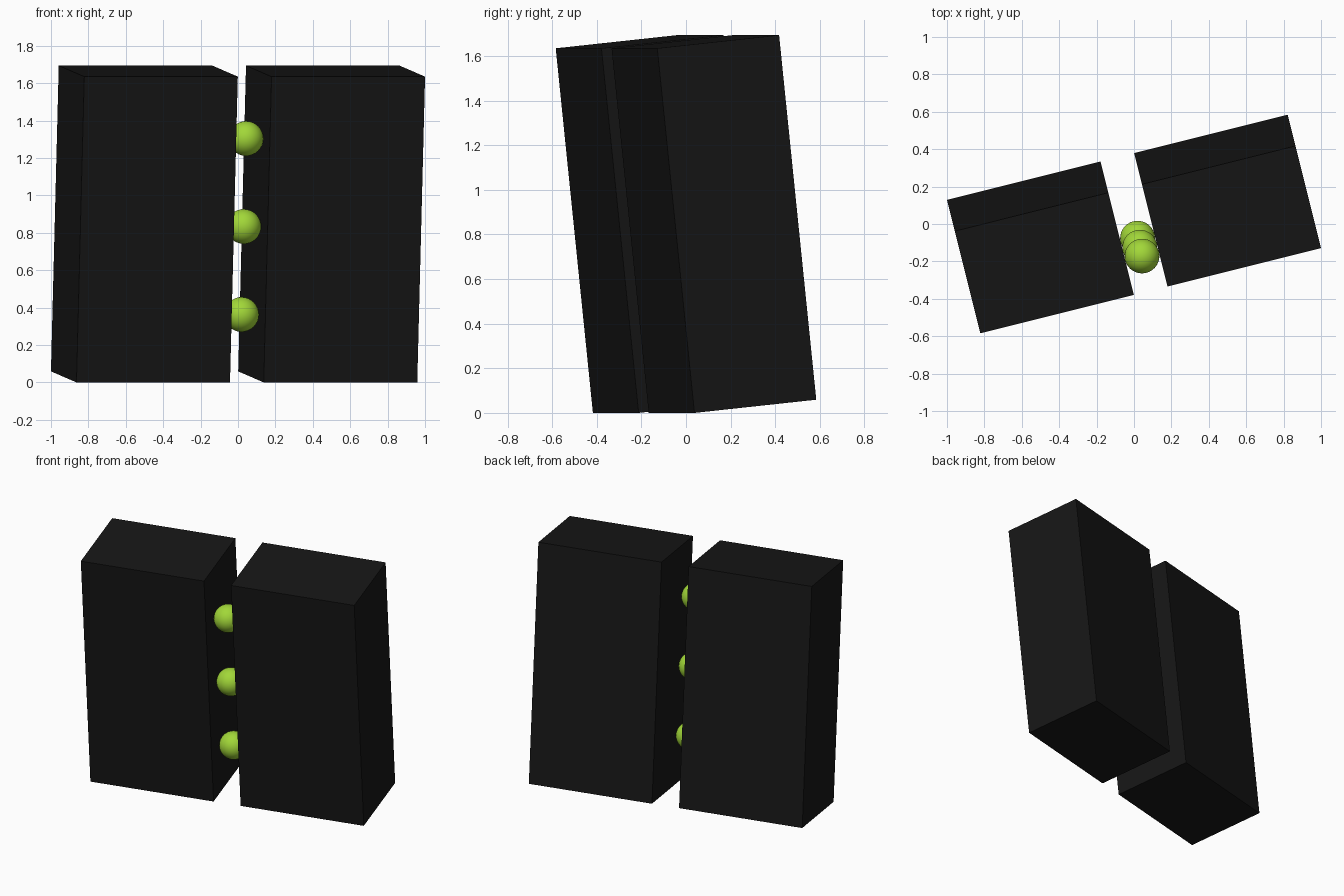
import bpy
from math import radians
from mathutils import Matrix, Vector

if "Cube" in bpy.data.objects:
    bpy.data.objects.remove(bpy.data.objects["Cube"])

# Shared frame: leaned forward 6 degrees, turned 14 degrees
FRAME = (Matrix.Translation((0, 0, 0.847))
         @ Matrix.Rotation(radians(14.04), 4, 'Z')
         @ Matrix.Rotation(radians(6), 4, 'X'))
WIDTH, DEPTH, HEIGHT = 0.846, 0.566, 1.644
GAP = 0.186


def material(name, color):
    m = bpy.data.materials.new(name)
    m.diffuse_color = color
    m.use_nodes = True
    m.node_tree.nodes["Principled BSDF"].inputs["Base Color"].default_value = m.diffuse_color
    return m


black = material("black", (0.008, 0.008, 0.008, 1))
green = material("green", (0.36, 0.68, 0.04, 1))


def place(name, mat, local, scale=(1, 1, 1)):
    obj = bpy.context.object
    obj.name = name
    obj.data.transform(Matrix.Diagonal(Vector(scale).to_4d()))
    obj.matrix_world = FRAME @ Matrix.Translation(local)
    obj.data.materials.append(mat)
    return obj


# Two side-by-side blocks
for side, label in ((-1, "left"), (1, "right")):
    bpy.ops.mesh.primitive_cube_add(size=1)
    place(f"{label}_block", black, (side * (WIDTH + GAP) / 2, 0, 0),
          (WIDTH, DEPTH, HEIGHT))

# Three balls held in the gap, nearer the front
for i, label in enumerate(("lower", "middle", "upper")):
    bpy.ops.mesh.primitive_uv_sphere_add(segments=32, ring_count=16, radius=GAP / 2)
    bpy.ops.object.shade_smooth()
    place(f"{label}_ball", green, (0, -0.128, (i - 1) * 0.473))
